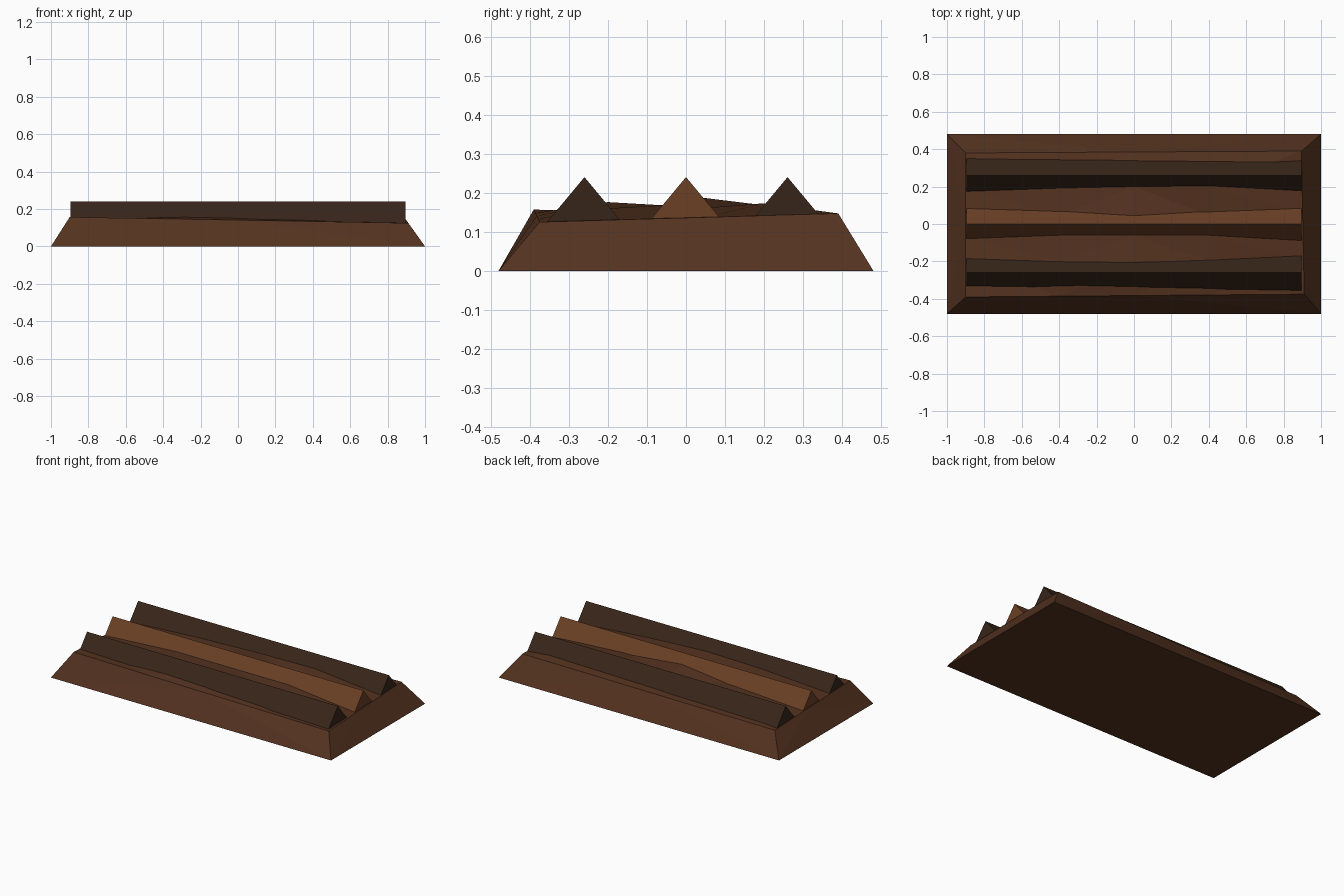
import bpy, bmesh

if "Cube" in bpy.data.objects:
    bpy.data.objects.remove(bpy.data.objects["Cube"])


def make_object(name, bm, color):
    bmesh.ops.recalc_face_normals(bm, faces=bm.faces[:])
    mesh = bpy.data.meshes.new(name)
    bm.to_mesh(mesh)
    bm.free()
    mat = bpy.data.materials.new(name + "_brown")
    mat.diffuse_color = (*color, 1)
    mat.use_nodes = True
    mat.node_tree.nodes["Principled BSDF"].inputs["Base Color"].default_value = mat.diffuse_color
    mesh.materials.append(mat)
    obj = bpy.data.objects.new(name, mesh)
    bpy.context.collection.objects.link(obj)


# Soil bed: flat bottom, sloped sides, uneven top
corners = [(-0.9, -0.39, 0.157), (0.91, -0.375, 0.125),
           (0.895, 0.39, 0.147), (-0.9, 0.38, 0.13)]
bm = bmesh.new()
rows_y = [-0.2, -0.06, 0.045, 0.2]
cols_x = [-0.4, 0.0, 0.4]
heights = [(0.170, 0.176, 0.160),
           (0.168, 0.168, 0.168),
           (0.160, 0.187, 0.161),
           (0.158, 0.168, 0.173)]


def between(a, b, t):
    return [p + (q - p) * t for p, q in zip(a, b)]


fl, fr, br, bl = corners
col_t = [(x + 0.9) / 1.8 for x in cols_x]
row_t = [(y + 0.385) / 0.77 for y in rows_y]
points = [[fl] + [between(fl, fr, t) for t in col_t] + [fr]]
for y, t, zs in zip(rows_y, row_t, heights):
    points.append([between(fl, bl, t)] + [(x, y, z) for x, z in zip(cols_x, zs)]
                  + [between(fr, br, t)])
points.append([bl] + [between(bl, br, t) for t in col_t] + [br])
grid = [[bm.verts.new(p) for p in row] for row in points]
for a, b in zip(grid, grid[1:]):
    for i in range(len(a) - 1):
        bm.faces.new((a[i], a[i + 1], b[i + 1], b[i]))

base = [bm.verts.new((x, y, 0)) for x, y in
        ((-1, -0.48), (1, -0.48), (1, 0.48), (-1, 0.48))]
bm.faces.new(base[::-1])
sides = [grid[0], [r[-1] for r in grid], grid[-1][::-1], [r[0] for r in grid][::-1]]
for i, edge in enumerate(sides):
    bm.faces.new([base[i], base[(i + 1) % 4]] + edge[::-1])
bmesh.ops.triangulate(bm, faces=bm.faces[:])
make_object("soil_bed", bm, (0.088, 0.032, 0.014))


# Furrow ridges: triangular prisms running along the bed
def ridge(name, y, color):
    bm = bmesh.new()
    profile = [(-0.1, 0.12), (0.1, 0.12), (0, 0.24)]
    ends = [[bm.verts.new((x, y + dy, z)) for dy, z in profile] for x in (-0.895, 0.895)]
    for end in ends:
        bm.faces.new(end)
    for i in range(3):
        j = (i + 1) % 3
        bm.faces.new((ends[0][i], ends[0][j], ends[1][j], ends[1][i]))
    make_object(name, bm, color)


ridge("front_ridge", -0.26, (0.038, 0.018, 0.010))
ridge("middle_ridge", 0.0, (0.145, 0.050, 0.018))
ridge("back_ridge", 0.26, (0.038, 0.018, 0.010))
